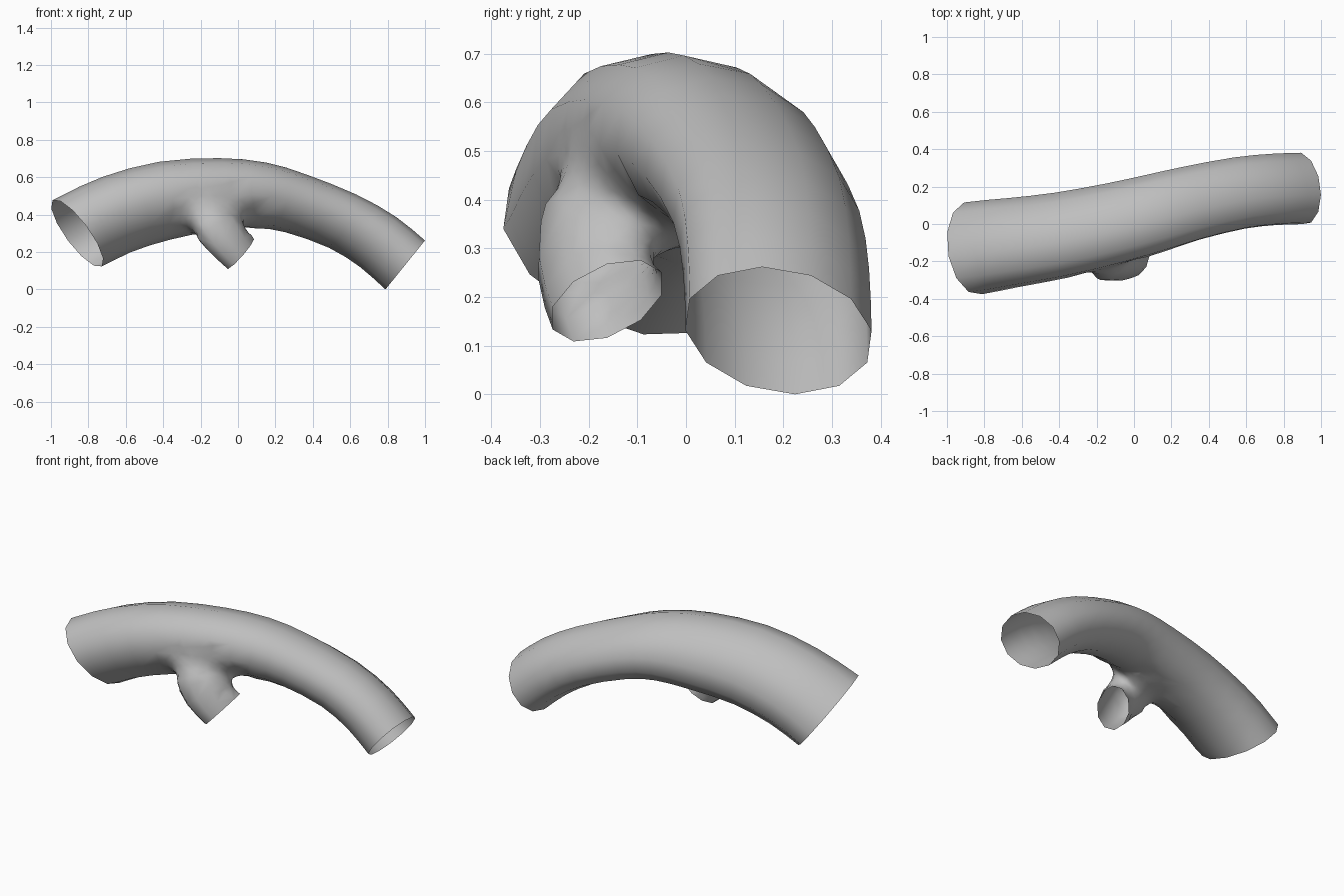
import bpy, bmesh, math
from mathutils import Vector

cube = bpy.data.objects.get("Cube")
if cube:
    bpy.data.objects.remove(cube)

grey = bpy.data.materials.new("plain_grey")
grey.use_nodes = True
COLOR = (0.52, 0.52, 0.52, 1)
grey.diffuse_color = COLOR
grey.node_tree.nodes["Principled BSDF"].inputs["Base Color"].default_value = COLOR


def resample(points, steps):
    """Smooth spline through stations of (x, y, z, side radius, upper radius)."""
    p = [Vector(q) for q in points]
    p = [p[0] * 2 - p[1]] + p + [p[-1] * 2 - p[-2]]
    out = []
    for a, b, c, d in zip(p, p[1:], p[2:], p[3:]):
        for i in range(steps):
            t = i / steps
            out.append((b * 2 + (c - a) * t + (a * 2 - b * 5 + c * 4 - d) * t ** 2
                        + (b * 3 - a - c * 3 + d) * t ** 3) / 2)
    return out + [p[-2]]


def tube(name, points, sides, lean, first, last):
    """Sweep a leaning elliptical section along the stations, closed by caps."""
    stations = resample(points, 2)
    centres = [Vector(s[:3]) for s in stations]
    bm = bmesh.new()
    rings = []
    for i, s in enumerate(stations):
        t = centres[min(i + 1, len(centres) - 1)] - centres[max(i - 1, 0)]
        if i == 0:
            t = Vector(first)
        if i == len(centres) - 1:
            t = Vector(last)
        t.normalize()
        u = Vector((0, 1, 0))
        u = (u - t * u.dot(t)).normalized()
        v = t.cross(u) + u * lean
        angles = [math.tau * k / sides for k in range(sides)]
        rings.append([bm.verts.new(centres[i] + u * s[3] * math.cos(a) + v * s[4] * math.sin(a))
                      for a in angles])
    for a, b in zip(rings, rings[1:]):
        for k in range(sides):
            n = (k + 1) % sides
            bm.faces.new((a[k], a[n], b[n], b[k]))
    bm.faces.new(rings[0])
    bm.faces.new(rings[-1])
    bmesh.ops.recalc_face_normals(bm, faces=bm.faces)
    mesh = bpy.data.meshes.new(name)
    bm.to_mesh(mesh)
    bm.free()
    mesh.materials.append(grey)
    obj = bpy.data.objects.new(name, mesh)
    bpy.context.collection.objects.link(obj)
    return obj


# Arched main tube
main_path = [
    (-.86, -.13, .30, .253, .22), (-.65, -.10, .40, .24, .215),
    (-.39, -.06, .475, .23, .21), (-.10, .002, .505, .22, .197),
    (.12, .06, .503, .21, .178), (.31, .112, .46, .20, .164),
    (.56, .165, .365, .193, .16), (.75, .185, .253, .191, .165),
    (.894, .19, .131, .191, .168)]
main = tube("branching_tube", main_path, 12, -.2, (.75, .25, .62), (.78, 0, -.63))

# Short side branch, wider at its root
branch_path = [
    (-.14, -.02, .50, .17, .17), (-.13, -.09, .43, .17, .17),
    (-.11, -.15, .36, .148, .15), (-.06, -.18, .28, .122, .128),
    (.012, -.162, .192, .113, .111)]
branch = tube("branch_cutter", branch_path, 10, .33, (.1, -.7, -.7), (.70, .15, -.68))

# Join the two into one skin
union = main.modifiers.new("join", "BOOLEAN")
union.operation = "UNION"
union.solver = "EXACT"
union.object = branch
bpy.context.view_layer.objects.active = main
main.select_set(True)
bpy.ops.object.modifier_apply(modifier="join")
bpy.data.objects.remove(branch)

bm = bmesh.new()
bm.from_mesh(main.data)

# Open the three ends
ends = [Vector(q[:3]) for q in (main_path[0], main_path[-1], branch_path[-1])]
caps = [f for f in bm.faces
        if any((f.calc_center_median() - e).length < .03 for e in ends)]
bmesh.ops.delete(bm, geom=caps, context="FACES")

# Blend the crease where the branch meets the main tube
bmesh.ops.remove_doubles(bm, verts=bm.verts, dist=.012)
bmesh.ops.triangulate(bm, faces=bm.faces)
bm.normal_update()
seam = [v.co.copy() for e in bm.edges
        if len(e.link_faces) == 2 and e.calc_face_angle_signed(0) < -.35
        for v in e.verts]


def near_seam(co, reach):
    return any((co - s).length < reach for s in seam)


local = [e for e in bm.edges if all(near_seam(v.co, .16) for v in e.verts)]
bmesh.ops.subdivide_edges(bm, edges=local, cuts=1)
bmesh.ops.triangulate(bm, faces=bm.faces)
soft = [v for v in bm.verts if not v.is_boundary and near_seam(v.co, .09)]
for _ in range(9):
    bmesh.ops.smooth_vert(bm, verts=soft, factor=.5,
                          use_axis_x=True, use_axis_y=True, use_axis_z=True)
bmesh.ops.recalc_face_normals(bm, faces=bm.faces)
bm.to_mesh(main.data)
bm.free()
main.data.shade_smooth()
